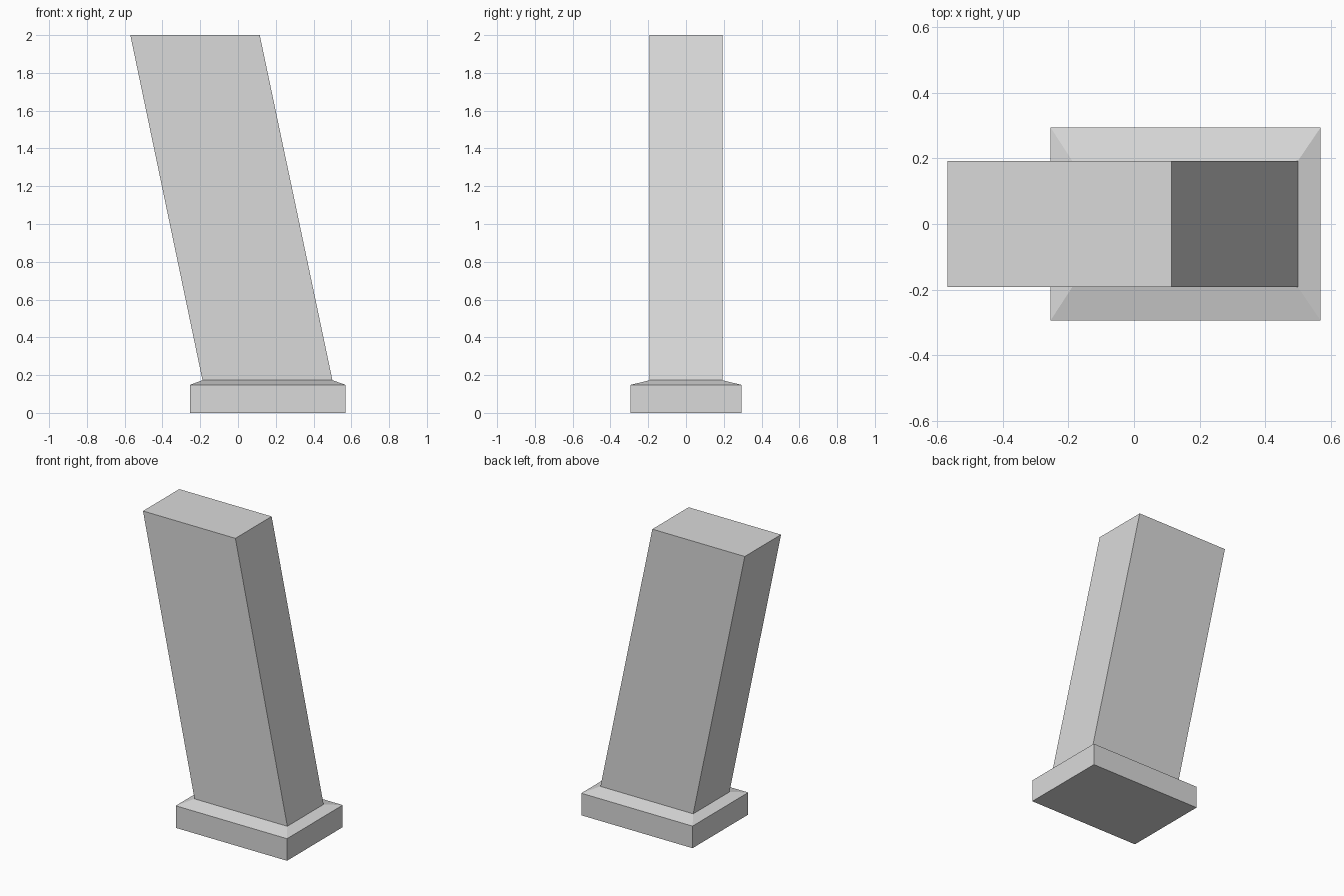
import bpy
import bmesh

cube = bpy.data.objects.get("Cube")
if cube:
    bpy.data.objects.remove(cube, do_unlink=True)

# One plain stone colour
stone = bpy.data.materials.new("light_grey_stone")
stone.use_nodes = True
colour = (0.7, 0.7, 0.7, 1)
stone.diffuse_color = colour
stone.node_tree.nodes["Principled BSDF"].inputs["Base Color"].default_value = colour


def loft(name, sections):
    """Closed solid through rectangles given as (x_min, x_max, half_depth, z)."""
    bm = bmesh.new()
    rings = []
    for x0, x1, d, z in sections:
        corners = ((x0, -d), (x1, -d), (x1, d), (x0, d))
        rings.append([bm.verts.new((x, y, z)) for x, y in corners])
    for low, high in zip(rings, rings[1:]):
        for i in range(4):
            j = (i + 1) % 4
            bm.faces.new((low[i], low[j], high[j], high[i]))
    bm.faces.new(rings[0][::-1])
    bm.faces.new(rings[-1])
    mesh = bpy.data.meshes.new(name)
    bm.to_mesh(mesh)
    bm.free()
    mesh.materials.append(stone)
    obj = bpy.data.objects.new(name, mesh)
    bpy.context.collection.objects.link(obj)
    return obj


# Plinth with a shallow sloped rim, and the leaning pillar rising from it
rim = (-0.188, 0.5, 0.192, 0.173)
plinth = loft("plinth", [(-0.255, 0.57, 0.295, 0),
                         (-0.255, 0.57, 0.295, 0.148), rim])
pillar = loft("leaning_pillar", [rim, (-0.57, 0.115, 0.192, 2)])

# Drop the hidden faces where the two parts meet
for obj, side in ((plinth, 1), (pillar, -1)):
    bm = bmesh.new()
    bm.from_mesh(obj.data)
    bm.normal_update()
    hidden = [f for f in bm.faces
              if abs(f.calc_center_median().z - rim[3]) < 0.001
              and f.normal.z * side > 0.9]
    bmesh.ops.delete(bm, geom=hidden, context="FACES")
    bm.to_mesh(obj.data)
    bm.free()
